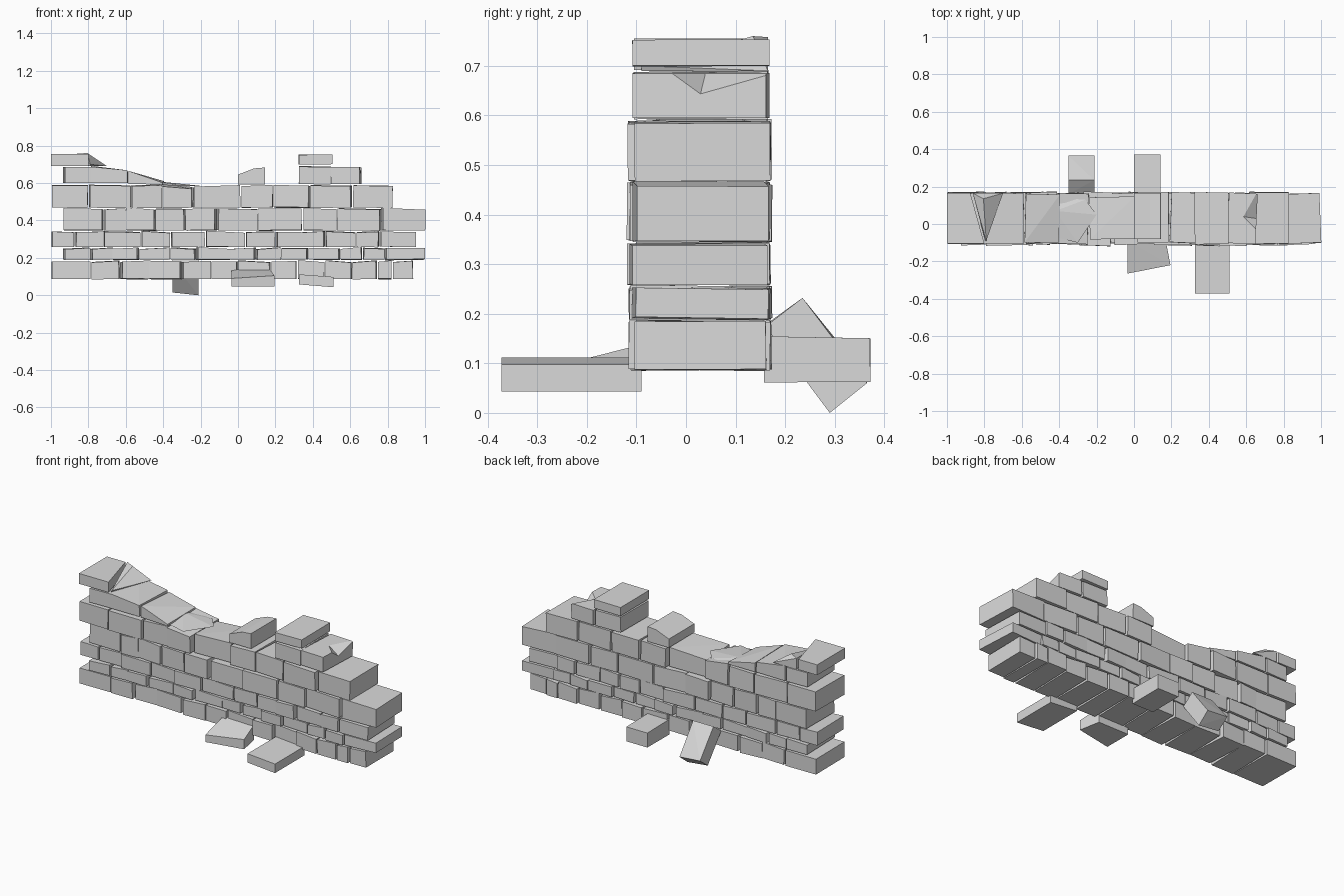
import bpy, bmesh, random
from mathutils import Vector, Euler

random.seed(11)
if "Cube" in bpy.data.objects:
    bpy.data.objects.remove(bpy.data.objects["Cube"])

stone = bpy.data.materials.new("light grey stone")
stone.use_nodes = True
grey = (0.7, 0.7, 0.7, 1)
stone.diffuse_color = grey
stone.node_tree.nodes["Principled BSDF"].inputs["Base Color"].default_value = grey

FRONT, BACK = -0.105, 0.165


def hull(name, points):
    """Flat-faced stone from the convex hull of its corners."""
    bm = bmesh.new()
    verts = [bm.verts.new(p) for p in points]
    bmesh.ops.convex_hull(bm, input=verts)
    bmesh.ops.dissolve_limit(bm, angle_limit=0.02, verts=bm.verts, edges=bm.edges)
    bmesh.ops.recalc_face_normals(bm, faces=bm.faces)
    mesh = bpy.data.meshes.new(name)
    bm.to_mesh(mesh)
    bm.free()
    mesh.materials.append(stone)
    obj = bpy.data.objects.new(name, mesh)
    bpy.context.collection.objects.link(obj)
    return obj


def block(name, x0, x1, z0, tops, y0=FRONT, y1=BACK, tilt=0.016):
    """Hand-cut block, slightly tilted; tops are front left, front right, back left, back right."""
    turn = Euler([random.uniform(-t, t) for t in (tilt, tilt, tilt * 3)]).to_matrix()
    centre = Vector(((x0 + x1) / 2, (y0 + y1) / 2, z0))
    corners = []
    for (x, y), top in zip([(x0, y0), (x1, y0), (x0, y1), (x1, y1)], tops):
        for z in (z0, top):
            corners.append(centre + turn @ (Vector((x, y, z)) - centre))
    return hull(name, corners)


def course(name, z0, z1, joints):
    """Row of blocks between successive upright joints."""
    for i, (a, b) in enumerate(zip(joints, joints[1:])):
        skew = random.uniform(-0.005, 0.005)
        left, right = z1 + skew, z1 - skew
        block(f"{name}_{i + 1}", a + 0.005, b - 0.004, z0, [left, right] * 2,
              FRONT + random.uniform(-0.012, 0.007), BACK + random.uniform(-0.005, 0.007))


# Full courses of the wall, bottom to top
course("footing_block", 0.087, 0.181, [-1, -.785, -.63, -.475, -.3, -.145, 0, .175,
                                       .315, .465, .61, .745, .825, .94])
course("second_course_block", 0.19, 0.251, [-.935, -.79, -.67, -.53, -.36, -.225, -.04, .095,
                                            .23, .375, .545, .665, .785, 1])
course("third_course_block", 0.259, 0.339, [-1, -.875, -.72, -.52, -.36, -.175, .04, .2,
                                            .335, .465, .63, .755, .95])
course("fourth_course_block", 0.347, 0.462, [-.935, -.72, -.6, -.44, -.28, -.115, .105,
                                             .345, .53, .765, 1])
course("fifth_course_block", 0.469, 0.588, [-1, -.8, -.575, -.405])
course("fifth_course_block_left", 0.469, 0.586, [.015, .19, .385, .61, .83])

# Worn blocks at the bottom of the broken dip
block("worn_block_outer", -.4, -.245, 0.469, [.585, .57, .6, .575])
block("worn_block_inner", -.237, .01, 0.469, [.582, .588, .573, .585], -.08, .145)

# Broken slope on the right end of the wall
block("slope_end_block", -.93, -.79, 0.6, [.686] * 4)
block("slope_upper_block", -.785, -.59, 0.6, [.688, .668, .692, .66])
block("slope_lower_block", -.582, -.4, 0.595, [.665, .605, .65, .61], -.1, .16)
hull("slope_shard", [(-.42, -.07, .59), (-.42, .14, .59), (-.2, .05, .585),
                     (-.42, .07, .608), (-.3, -.1, .585), (-.26, .13, .585)])

# Top block on the end, broken across, with its fragment sliding down the slope
end_outline = [(-1, FRONT), (-.8, FRONT), (-.875, BACK), (-1, BACK)]
hull("top_end_block", [(x, y, z) for x, y in end_outline for z in (.692, .755)])
hull("top_end_shard", [(-.862, BACK, .758), (-.805, BACK - .03, .76), (-.862, BACK, .69),
                       (-.795, -.09, .69), (-.79, -.09, .7), (-.7, BACK, .69)])

# Loose blocks left standing on top
hull("chipped_middle_block", [(x, y, z) for y in (-.08, BACK) for x, z in
                              ((0, .592), (.145, .592), (0, .645), (.085, .678), (.143, .683))])
block("upper_block_inner", .325, .495, 0.595, [.688] * 4)
block("top_block", .325, .505, 0.7, [.752] * 4, -.108, .168)
notched = block("upper_block_outer", .502, .655, 0.595, [.685] * 4)

# Notch broken out of the outer upper block
cutter = hull("notch_cutter", [(.58, .04, .688), (.72, -.1, .688), (.72, .29, .688),
                               (.72, .02, .605), (.66, .04, .8)])
cut = notched.modifiers.new("notch", "BOOLEAN")
cut.object = cutter
cut.solver = "EXACT"
bpy.context.view_layer.objects.active = notched
bpy.ops.object.modifier_apply(modifier=cut.name)
bpy.data.objects.remove(cutter)

# Fallen blocks in front
hull("fallen_front_block", [(x, y, z) for y in (-.372, -.09) for x, z in
                            ((.325, .058), (.325, .112), (.51, .043), (.51, .098))])
footprint = [(-.035, -.265), (.195, -.22), (.17, -.09), (-.035, -.09)]
heights = [.09, .105, .138, .138]
hull("fallen_front_slab", [(x, y, z) for (x, y), h in zip(footprint, heights)
                           for z in (.046, h)])

# Fallen blocks behind, one flat and one tipped on its edge
block("fallen_back_block", 0, .142, 0.062, [.155, .155, .15, .15], .158, .372, 0.005)
tipped = [(.235, .232), (.365, .06), (.29, 0), (.16, .174)]
hull("fallen_tipped_block", [(x, y, z + lift * (1 - z / .232))
                             for x, lift in ((-.35, .015), (-.212, 0)) for y, z in tipped])
